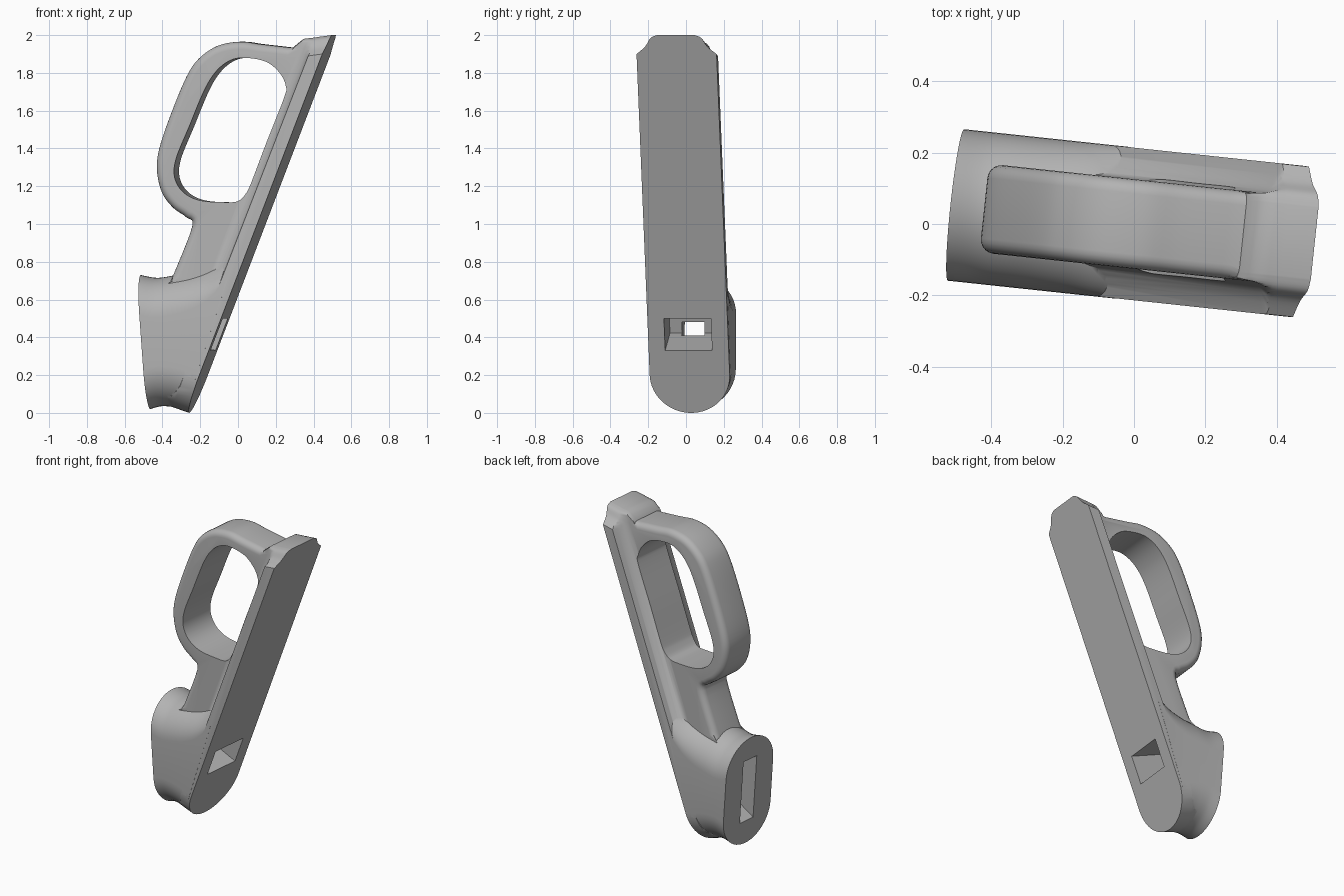
import bpy, bmesh, math
from mathutils import Vector

if "Cube" in bpy.data.objects:
    bpy.data.objects.remove(bpy.data.objects["Cube"])

grey = bpy.data.materials.new("plain grey")
grey.use_nodes = True
grey.diffuse_color = (0.45, 0.45, 0.45, 1)
grey.node_tree.nodes["Principled BSDF"].inputs["Base Color"].default_value = (0.45, 0.45, 0.45, 1)

HALF = 0.213           # half width of the plate
LEAN = 0.385           # x gained per unit of height


def plane_x(z):
    return -0.26 + LEAN * z


def make(name, bm):
    bmesh.ops.recalc_face_normals(bm, faces=bm.faces)
    mesh = bpy.data.meshes.new(name)
    bm.to_mesh(mesh)
    bm.free()
    mesh.materials.append(grey)
    ob = bpy.data.objects.new(name, mesh)
    bpy.context.collection.objects.link(ob)
    return ob


def loft(name, rings):
    bm = bmesh.new()
    loops = [[bm.verts.new(p) for p in ring] for ring in rings]
    for a, b in zip(loops, loops[1:]):
        for i in range(len(a)):
            j = (i + 1) % len(a)
            bm.faces.new((a[i], a[j], b[j], b[i]))
    bm.faces.new(loops[0])
    bm.faces.new(loops[-1][::-1])
    return make(name, bm)


def spline(points, closed=False, steps=5):
    """Smooth curve through 2D points."""
    pts = [Vector(p) for p in points]
    n = len(pts)
    pick = (lambda i: pts[i % n]) if closed else (lambda i: pts[max(0, min(n - 1, i))])
    out = []
    for i in range(n if closed else n - 1):
        a, b, c, d = (pick(i + k) for k in (-1, 0, 1, 2))
        for s in range(steps):
            t = s / steps
            out.append(0.5 * (2 * b + (c - a) * t + (2 * a - 5 * b + 4 * c - d) * t ** 2
                              + (3 * b - a - 3 * c + d) * t ** 3))
    if not closed:
        out.append(pts[-1])
    return out


def prism(name, profile, half, rounding=0):
    """Side profile extruded across the width, with rounded rims."""
    arcs = [k * math.pi / 10 for k in range(6)] if rounding else [math.pi / 2]
    if not rounding:
        return loft(name, [[(p[0], s * half, p[1]) for p in profile] for s in (-1, 1)])
    n = len(profile)
    area = sum(profile[i - 1].cross(profile[i]) for i in range(n))
    inward = []
    for i in range(n):
        t = (profile[(i + 1) % n] - profile[i - 1]).normalized()
        inward.append(Vector((-t.y, t.x)) * (1 if area > 0 else -1))
    levels = [(rounding * (1 - math.sin(a)), half - rounding * (1 - math.cos(a))) for a in arcs]
    levels = [(i, -h) for i, h in levels] + [(i, h) for i, h in levels[::-1]]
    return loft(name, [[(p.x + w.x * i, v, p.y + w.y * i) for p, w in zip(profile, inward)]
                       for i, v in levels])


def combine(target, other, operation):
    mod = target.modifiers.new("join", "BOOLEAN")
    mod.operation, mod.object, mod.solver = operation, other, "EXACT"
    bpy.context.view_layer.objects.active = target
    bpy.ops.object.modifier_apply(modifier=mod.name)
    bpy.data.objects.remove(other)


# Leaning plate: round foot, shouldered top, stepped in toward the grip
right = [(HALF * math.sin(a), 0.2 - 0.2 * math.cos(a))
         for a in [k * math.pi / 32 for k in range(1, 17)]]
right += [(HALF, 1.875)] + [tuple(p) for p in spline(
    [(0.212, 1.9), (0.165, 1.94), (0.135, 1.985), (0.1, 2.0)])]
outline = [(0, 0)] + right + [(-v, z) for v, z in right[::-1]]
rings = []
for depth, limit, drop in [(0, HALF, 0), (0.075, HALF, 0.01), (0.085, 0.18, 0.012),
                           (0.1, 0.153, 0.014), (0.12, 0.135, 0.016),
                           (0.15, 0.125, 0.02), (0.172, 0.123, 0.037), (0.2, 0.12, 0.06)]:
    ring = []
    for v, z in outline:
        dz = -drop if z > 1.7 else 0.35 * depth * max(0, 1 - z / 0.4)
        ring.append((plane_x(z) - depth, max(-limit, min(limit, v)), z + dz))
    rings.append(ring)
body = loft("handle_body", rings)

# Flared socket: upright rounded slots lofted from the end face to the plate
low = spline([(-0.467, 0.02), (-0.41, 0.035), (-0.35, 0.032), (-0.31, 0.022),
              (-0.285, 0.012), (-0.262, 0.003)])
high = spline([(-0.518, 0.73), (-0.43, 0.715), (-0.34, 0.728), (-0.22, 0.752),
               (-0.1, 0.8), (0.03, 0.9)])
rings = []
for b, t in zip(low, high):
    axis = (t - b).normalized()
    ring = []
    for end, sign, start in ((b, 1, math.pi), (t, -1, 0)):
        centre = end + axis * HALF * sign
        for k in range(25):
            a = start + k * math.pi / 24
            p = centre + axis * HALF * math.sin(a)
            ring.append((p.x, (HALF + 0.0008) * math.cos(a), p.y))
    rings.append(ring)
combine(body, loft("socket", rings), "UNION")

# Grip loop with the web below it
grip = spline([(-0.335, 0.73), (-0.235, 0.985), (-0.265, 1.035), (-0.335, 1.085),
               (-0.395, 1.165), (-0.422, 1.28), (-0.41, 1.4), (-0.345, 1.59), (-0.265, 1.78),
               (-0.2, 1.875), (-0.1, 1.943), (0.02, 1.965), (0.13, 1.952), (0.28, 1.935)])
grip += [Vector(p) for p in [(0.4, 1.93), (-0.07, 0.65), (-0.367, 0.65)]]
combine(body, prism("grip", grip, 0.125, 0.04), "UNION")

# Finger opening
hole = spline([(-0.19, 1.125), (-0.05, 1.115), (0.015, 1.122), (0.055, 1.16), (0.085, 1.22),
               (0.165, 1.43), (0.26, 1.67), (0.268, 1.73), (0.235, 1.8), (0.16, 1.86),
               (0.04, 1.88), (-0.04, 1.86), (-0.11, 1.8), (-0.17, 1.7), (-0.245, 1.52),
               (-0.315, 1.35), (-0.325, 1.25), (-0.28, 1.17)], closed=True)
combine(body, prism("opening", hole, 0.4), "DIFFERENCE")

# Square pocket sunk at right angles to the plate
across = Vector((-1, LEAN))
foot, head = Vector((plane_x(0.33), 0.33)), Vector((plane_x(0.5), 0.5))
pocket = [foot - across * 0.1, head - across * 0.1, head + across * 0.24, foot + across * 0.24]
combine(body, prism("pocket", pocket, 0.125), "DIFFERENCE")

# Upright slot from the end face into the pocket
slot = [Vector(p) for p in [(-0.6, 0.16), (-0.6, 0.6), (-0.48, 0.58), (-0.34, 0.475),
                            (-0.34, 0.25), (-0.48, 0.17)]]
combine(body, prism("slot", slot, 0.06), "DIFFERENCE")

# Slight turn about the upright axis, smooth shading with crisp edges
body.rotation_euler.z = math.radians(-6.1)
for ob in bpy.context.selected_objects:
    ob.select_set(False)
body.select_set(True)
bpy.context.view_layer.objects.active = body
bpy.ops.object.shade_smooth_by_angle(angle=math.radians(32))
